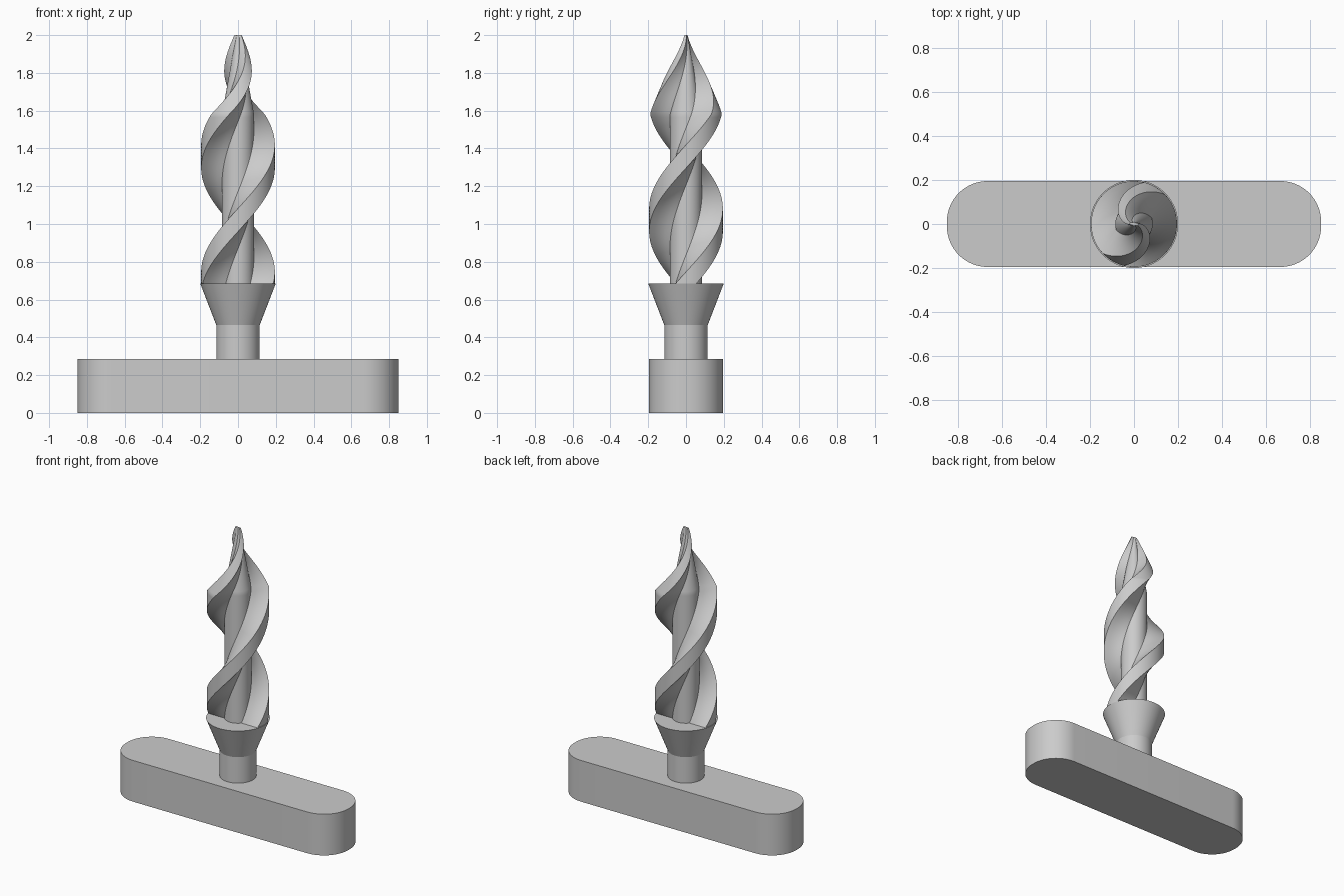
import bpy, bmesh, math

cube = bpy.data.objects.get("Cube")
if cube:
    bpy.data.objects.remove(cube, do_unlink=True)

grey = bpy.data.materials.new("plain grey")
grey.use_nodes = True
COLOUR = (0.6, 0.6, 0.6, 1)
grey.diffuse_color = COLOUR
grey.node_tree.nodes["Principled BSDF"].inputs["Base Color"].default_value = COLOUR


def loft(name, rings):
    """Skin a stack of equal rings, cap both ends and shade smooth by angle."""
    bm = bmesh.new()
    rows = [[bm.verts.new(p) for p in ring] for ring in rings]
    n = len(rows[0])
    for low, high in zip(rows, rows[1:]):
        for i in range(n):
            j = (i + 1) % n
            bm.faces.new((low[i], low[j], high[j], high[i]))
    bm.faces.new(rows[0][::-1])
    bm.faces.new(rows[-1])
    bmesh.ops.recalc_face_normals(bm, faces=bm.faces)
    mesh = bpy.data.meshes.new(name)
    bm.to_mesh(mesh)
    bm.free()
    mesh.materials.append(grey)
    obj = bpy.data.objects.new(name, mesh)
    bpy.context.collection.objects.link(obj)
    bpy.ops.object.select_all(action='DESELECT')
    obj.select_set(True)
    bpy.context.view_layer.objects.active = obj
    bpy.ops.object.shade_smooth_by_angle(angle=math.radians(30))
    return obj


def arc(radius, start, end, steps, cx=0, cy=0):
    angles = [start + (end - start) * i / steps for i in range(steps + 1)]
    return [(cx + radius * math.cos(a), cy + radius * math.sin(a)) for a in angles]


def circle(radius, z, sides=64):
    return [(x, y, z) for x, y in arc(radius, 0, math.tau, sides)[:-1]]


# Handle: a long bar with rounded ends
LENGTH, WIDTH, CORNER = 0.85, 0.195, 0.185
outline = []
for k, (sx, sy) in enumerate(((1, 1), (-1, 1), (-1, -1), (1, -1))):
    start = k * math.pi / 2
    outline += arc(CORNER, start, start + math.pi / 2, 16,
                   sx * (LENGTH - CORNER), sy * (WIDTH - CORNER))
loft("handle", [[(x, y, z) for x, y in outline] for z in (0, 0.285)])

# Neck and flared collar
loft("neck", [circle(0.115, 0.28), circle(0.115, 0.465)])
loft("collar", [circle(0.115, 0.465), circle(0.2, 0.685)])

# Twisted bit: round core with two straight-sided blades
CORE, BLADE, HALF_THICK = 0.085, 0.195, 0.055
rim = math.asin(HALF_THICK / BLADE)
root = math.asin(HALF_THICK / CORE)
section = []
for turn in (0, math.pi):
    tip = arc(BLADE, turn - rim, turn + rim, 8)
    valley = arc(CORE, turn + root, turn + math.pi - root, 12)
    # subdivide the blade sides so that they twist cleanly
    for a, b in ((tip[-1], valley[0]),):
        side = [(a[0] + (b[0] - a[0]) * t / 4, a[1] + (b[1] - a[1]) * t / 4)
                for t in (1, 2, 3)]
    section += tip + side + valley
    nxt = arc(BLADE, turn + math.pi - rim, turn + math.pi, 1)[0]
    a = valley[-1]
    section += [(a[0] + (nxt[0] - a[0]) * t / 4, a[1] + (nxt[1] - a[1]) * t / 4)
                for t in (1, 2, 3)]

BOTTOM, TAPER, TOP, TWIST = 0.685, 1.58, 2.0, math.radians(352)
STEPS = 60
levels = [BOTTOM + (TAPER - BOTTOM) * i / STEPS for i in range(STEPS)]
levels += [TAPER + (TOP - TAPER) * i / 30 for i in range(31)]
rings = []
for z in levels:
    angle = TWIST * (z - BOTTOM) / (TOP - BOTTOM)
    size = 1 - 0.9 * max(0, z - TAPER) / (TOP - TAPER)
    c, s = size * math.cos(angle), size * math.sin(angle)
    rings.append([(x * c - y * s, x * s + y * c, z) for x, y in section])
loft("twisted_bit", rings)
